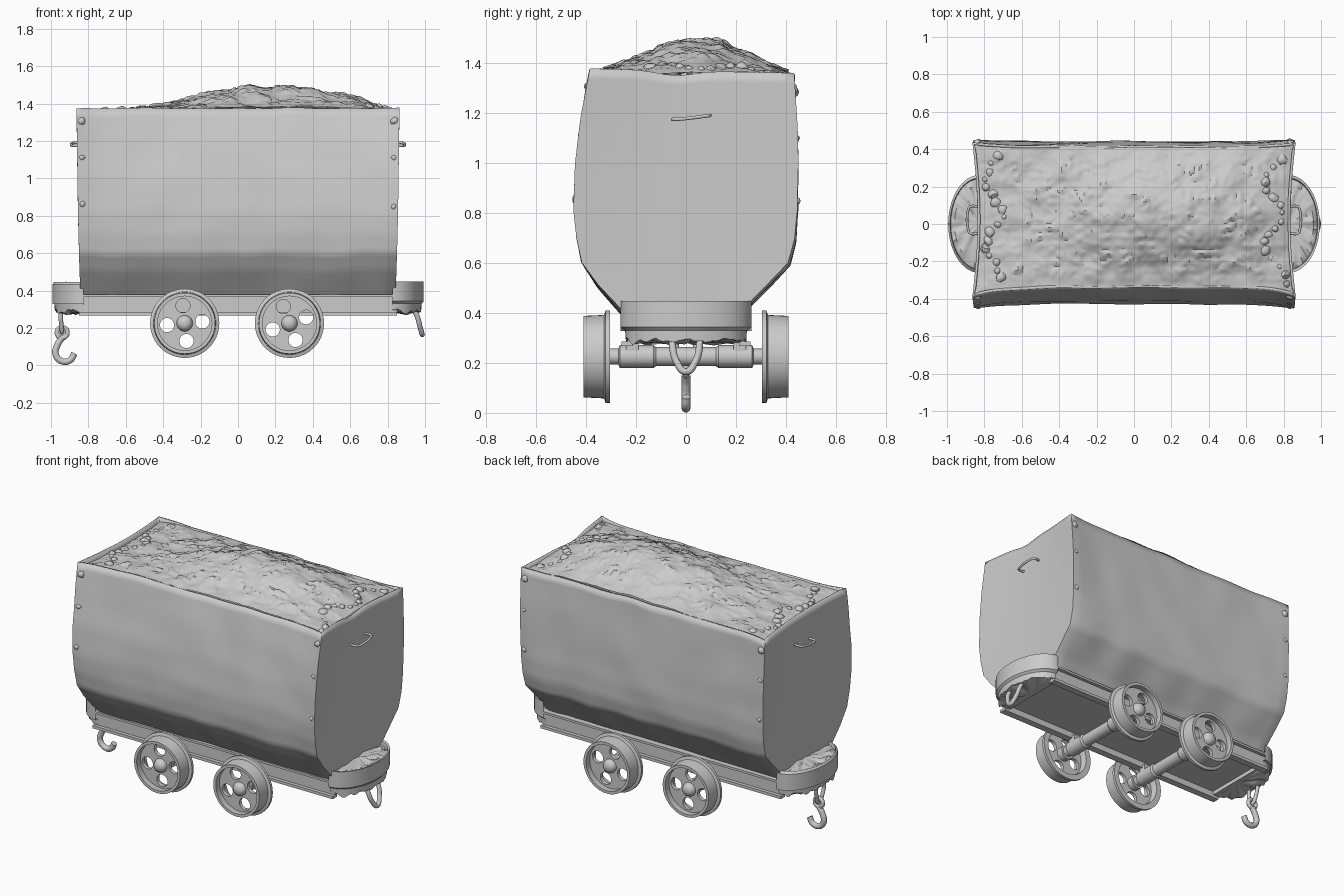
import bpy, bmesh
from math import sin, cos, pi, exp, radians
from mathutils import Vector, noise

cube = bpy.data.objects.get("Cube")
if cube:
    bpy.data.objects.remove(cube)

metal = bpy.data.materials.new("light grey")
metal.use_nodes = True
GREY = (0.6, 0.6, 0.6, 1)
metal.diffuse_color = GREY
metal.node_tree.nodes["Principled BSDF"].inputs["Base Color"].default_value = GREY


def finish(ob, angle=35):
    if not ob.data.materials:
        ob.data.materials.append(metal)
    bpy.ops.object.select_all(action='DESELECT')
    ob.select_set(True)
    bpy.context.view_layer.objects.active = ob
    if ob.type == 'CURVE':
        bpy.ops.object.convert(target='MESH')
    bpy.ops.object.shade_smooth_by_angle(angle=radians(angle))


def from_bmesh(name, bm, angle=35):
    bmesh.ops.remove_doubles(bm, verts=bm.verts, dist=0.0005)
    bmesh.ops.recalc_face_normals(bm, faces=bm.faces)
    me = bpy.data.meshes.new(name)
    bm.to_mesh(me)
    bm.free()
    ob = bpy.data.objects.new(name, me)
    bpy.context.collection.objects.link(ob)
    finish(ob, angle)
    return ob


def add_grid(bm, fn, nu, nv):
    """Sheet of quads through fn(u, v), u and v from 0 to 1."""
    rows = [[bm.verts.new(fn(i / nu, j / nv)) for j in range(nv + 1)] for i in range(nu + 1)]
    for a, b in zip(rows, rows[1:]):
        for j in range(nv):
            bm.faces.new((a[j], b[j], b[j + 1], a[j + 1]))


def add_box(bm, size, pos):
    vs = bmesh.ops.create_cube(bm, size=1)["verts"]
    bmesh.ops.scale(bm, vec=size, verts=vs)
    bmesh.ops.translate(bm, vec=pos, verts=vs)


def lathe(name, profile, pos, closed=False):
    """Spin (radius, y) points round an axis along y."""
    bm = bmesh.new()
    vs = [bm.verts.new((r, y, 0)) for r, y in profile]
    pairs = list(zip(vs, vs[1:])) + ([(vs[-1], vs[0])] if closed else [])
    edges = [bm.edges.new(p) for p in pairs]
    bmesh.ops.spin(bm, geom=vs + edges, cent=(0, 0, 0), axis=(0, 1, 0), angle=2 * pi, steps=48)
    from_bmesh(name, bm).location = pos


def wire(name, points, radius, cyclic=False):
    cu = bpy.data.curves.new(name, 'CURVE')
    cu.dimensions = '3D'
    cu.bevel_depth, cu.bevel_resolution = radius, 3
    cu.use_fill_caps = True
    sp = cu.splines.new('BEZIER')
    sp.bezier_points.add(len(points) - 1)
    for bp, p in zip(sp.bezier_points, points):
        bp.co = p
        bp.handle_left_type = bp.handle_right_type = 'AUTO'
    sp.use_cyclic_u = cyclic
    ob = bpy.data.objects.new(name, cu)
    bpy.context.collection.objects.link(ob)
    finish(ob, 60)


# Tub cross-section: height, front y, back y
SECTION = [(.375, -.24, .23), (.44, -.30, .275), (.51, -.365, .34), (.60, -.43, .42),
           (.70, -.45, .445), (.82, -.46, .455), (1.0, -.45, .45), (1.2, -.42, .44), (1.375, -.385, .43)]
HALF = .862


def wall(x, t, side):
    """Point on the front (side 0) or back (side 1) wall at height fraction t."""
    f = t * (len(SECTION) - 1)
    i = min(int(f), len(SECTION) - 2)
    a, b = SECTION[i], SECTION[i + 1]
    z, yf, yb = (p + (q - p) * (f - i) for p, q in zip(a, b))
    q = abs(x) / HALF
    y = yb - .012 * (1 - q ** 4) if side else yf + .042 * (1 - q ** 7) * min(1, 1.2 * t)
    y += (1 - 2 * side) * .018 * q ** 40 * (1 - t)
    z -= .018 * t * side
    z += .014 * noise.noise((x * 5, side, z * 3)) * (1 if t < .99 else .5)
    y += .008 * noise.noise((x * 4, z * 4, side * 7))
    return Vector((x * (.977 + .025 * t), y, z))


def end_panel(s):
    def fn(u, v):
        p = wall(s * HALF, v, 0).lerp(wall(s * HALF, v, 1), u)
        p.x -= s * .028 * sin(pi * u) * (.2 + .8 * v)
        # Dent in the rim of one end
        if s > 0 and 0 < u < 1:
            p.z -= .02 * v ** 8 * exp(-((u - .42) / .12) ** 2)
        return p
    return fn


bm = bmesh.new()
for side in (0, 1):
    add_grid(bm, lambda u, v: wall((2 * u - 1) * HALF, v, side), 48, 32)
add_grid(bm, lambda u, v: wall((2 * u - 1) * HALF, 0, 0).lerp(wall((2 * u - 1) * HALF, 0, 1), v), 48, 16)
for s in (-1, 1):
    add_grid(bm, end_panel(s), 16, 32)
shell = from_bmesh("tub", bm, 40).modifiers.new("sheet thickness", 'SOLIDIFY')
shell.thickness, shell.offset = .014, -1


# Heaped load with a rocky surface, a little lower along the end walls
def heap(u, v):
    x = (2 * u - 1) * (HALF - .012 - .028 * sin(pi * v))
    a, b = wall(x, 1, 0), wall(x, 1, 1)
    p = a.lerp(b, .012 + .976 * v)
    edge = min(1, 8 * min(u, 1 - u, v, 1 - v))
    mound = .132 * exp(-abs((x - .18) / .52) ** 2.5 - abs((p.y - .055) / .262) ** 2.2)
    rough = .02 * noise.noise((x * 9, p.y * 9, 0)) + .02 * abs(noise.noise((x * 22, p.y * 22, 3)))
    p.z += mound + rough * (.3 + .7 * edge) - .008 - .022 * abs(2 * u - 1) ** 12
    return p


bm = bmesh.new()
add_grid(bm, heap, 130, 64)
from_bmesh("load", bm, 30)


def lump(bm, pos, r):
    vs = bmesh.ops.create_icosphere(bm, subdivisions=2, radius=r)["verts"]
    for v in vs:
        v.co = v.co * (1 + .3 * noise.noise(v.co * 40 + Vector(pos) * 9)) + Vector(pos)


# Loose stones sunk into the ends of the load, worn rivets on the tub corners
stones, rivets = bmesh.new(), bmesh.new()
for k in range(34):
    u = .02 + .06 * sin(k * 2.3) ** 2
    r = .024 + .008 * sin(k)
    lump(stones, heap(u if k % 2 else 1 - u, .05 + .9 * ((k * .618) % 1)) - Vector((0, 0, r * .5)), r)
for s in (-1, 1):
    for side in (0, 1):
        for t in (.65, .82, .95):
            p = wall(s * (HALF - .025), t, side)
            p.y += .010 - .020 * side
            lump(rivets, p, .018 if t < .9 else .024)
from_bmesh("loose_stones", stones, 40)
from_bmesh("corner_rivets", rivets, 60)

# Chassis: channel rails, recessed floor and end members
bm = bmesh.new()
for s in (-1, 1):
    add_box(bm, (1.70, .02, .10), (0, s * .225, .325))
    add_box(bm, (1.70, .045, .018), (0, s * .235, .277))
    add_box(bm, (1.70, .045, .014), (0, s * .235, .373))
    add_box(bm, (.04, .46, .08), (s * .83, 0, .325))
add_box(bm, (1.70, .45, .05), (0, 0, .335))
from_bmesh("chassis", bm)

# Rounded end bumpers with rubble in their trays: (scale, height) profile
TRAY = [(0, .285), (.5, .285), (.8, .285), (.92, .29), (.93, .33), (1, .335), (1, .44),
        (.94, .445), (.92, .425), (.8, .432), (.6, .432), (.3, .432), (0, .432)]
for s, side_name in ((-1, "right"), (1, "left")):
    def tray(u, v):
        k, z = TRAY[round(v * (len(TRAY) - 1))]
        a = (u - .5) * pi
        x, y = .825 + .168 * k * cos(a), .262 * k * sin(a)
        if 0 < k < .93:
            z += .022 * noise.noise((x * 30, y * 30, z * 9 + s))
        return (s * x, y, z + .008 * s * (k == 1))
    bm = bmesh.new()
    add_grid(bm, tray, 48, len(TRAY) - 1)
    from_bmesh("bumper_" + side_name, bm)
    # Grab handle on the end panel
    wire("handle_" + side_name, [(s * x, y, z) for x, y, z in
         ((.83, -.05, 1.175), (.875, -.05, 1.175), (.885, -.035, 1.175), (.885, .08, 1.188),
          (.875, .093, 1.19), (.83, .093, 1.19))], .007)

# Coupling link at one end, ring and hook at the other
wire("coupling_link", [(.91, -.05, .33), (.95, -.055, .28), (.975, -.035, .2), (.985, 0, .165),
                       (.975, .035, .2), (.95, .055, .28), (.91, .05, .33)], .014)
wire("hook_ring", [(-.95, 0, .34), (-.95, .035, .3), (-.945, .03, .22), (-.94, 0, .175),
                   (-.945, -.03, .22), (-.95, -.035, .3)], .012, True)
wire("hook_eye", [(-.94 + .028 * cos(a), 0, .175 + .028 * sin(a)) for a in (0, pi / 2, pi, 1.5 * pi)], .013, True)
wire("hook", [(-.94, 0, .15), (-.965, 0, .11), (-.975, 0, .06), (-.94, 0, .022),
              (-.895, 0, .03), (-.875, 0, .065)], .018)

# Wheels and axles
RIM = [(.185, .305), (.185, .322), (.167, .328), (.163, .41), (.145, .41), (.145, .315), (.15, .305)]
HUB = [(0, .408), (.02, .405), (.035, .395), (.043, .375), (.045, .33), (.045, .305), (0, .305)]
AXLE = [(0, -.33), (.032, -.33), (.032, -.27), (.046, -.265), (.046, -.13), (.038, -.12)]
AXLE += [(r, -y) for r, y in reversed(AXLE)]


def wheel_web(name, pos, turn):
    """Flat disc with four round holes."""
    cu = bpy.data.curves.new(name, 'CURVE')
    cu.dimensions, cu.fill_mode, cu.extrude = '2D', 'BOTH', .012
    holes = [(.095 * cos(turn + k * pi / 2), .095 * sin(turn + k * pi / 2), .038) for k in range(4)]
    for cx, cy, r in [(0, 0, .148)] + holes:
        sp = cu.splines.new('POLY')
        sp.points.add(31)
        for i, p in enumerate(sp.points):
            a = i * pi / 16
            p.co = (cx + r * cos(a), cy + r * sin(a), 0, 1)
        sp.use_cyclic_u = True
    ob = bpy.data.objects.new(name, cu)
    bpy.context.collection.objects.link(ob)
    ob.rotation_euler.x = pi / 2
    ob.location = pos
    finish(ob)


for x, end in ((-.285, "right"), (.275, "left")):
    lathe("axle_" + end, AXLE, (x, 0, .225))
    bm = bmesh.new()
    for s, row in ((-1, "front"), (1, "back")):
        tag = f"{row}_{end}"
        lathe("wheel_rim_" + tag, [(r, s * y) for r, y in RIM], (x, 0, .225), True)
        lathe("wheel_hub_" + tag, [(r, s * y) for r, y in HUB], (x, 0, .225))
        wheel_web("wheel_web_" + tag, (x, s * .36, .225), .1 if x < 0 else .35)
        add_box(bm, (.08, .05, .04), (x, s * .215, .265))
    from_bmesh("axle_brackets_" + end, bm)
